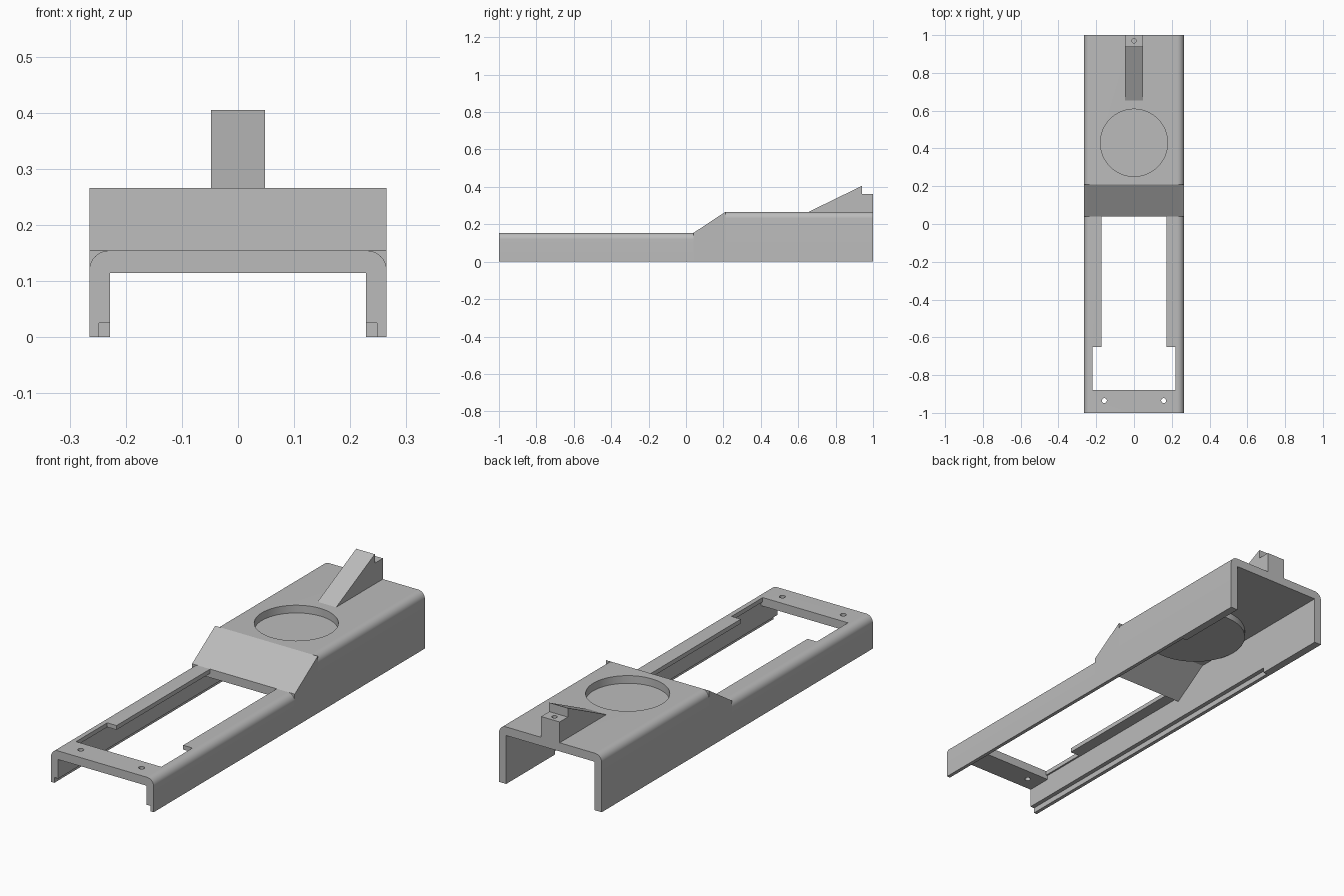
import bpy, bmesh, math
from mathutils import Vector

cube = bpy.data.objects.get("Cube")
if cube:
    bpy.data.objects.remove(cube, do_unlink=True)

W, IN = 0.265, 0.228             # outer and inner half widths
LOW, HIGH = 0.154, 0.266         # deck heights
FRONT, RAMP0, RAMP1, BACK = -1.0, 0.04, 0.21, 1.0
ROOF, LIP, RADIUS = 0.04, 0.02, 0.035

grey = bpy.data.materials.new("plain grey")
grey.use_nodes = True
grey.diffuse_color = (0.5, 0.5, 0.5, 1)
grey.node_tree.nodes["Principled BSDF"].inputs["Base Color"].default_value = (0.5, 0.5, 0.5, 1)


def prism(name, points, direction):
    """Extrude a closed outline of 3D points along a vector."""
    bm = bmesh.new()
    face = bm.faces.new([bm.verts.new(p) for p in points])
    ext = bmesh.ops.extrude_face_region(bm, geom=[face])
    moved = [g for g in ext["geom"] if isinstance(g, bmesh.types.BMVert)]
    bmesh.ops.translate(bm, verts=moved, vec=Vector(direction))
    bmesh.ops.recalc_face_normals(bm, faces=bm.faces)
    mesh = bpy.data.meshes.new(name)
    bm.to_mesh(mesh)
    bm.free()
    mesh.materials.append(grey)
    obj = bpy.data.objects.new(name, mesh)
    bpy.context.collection.objects.link(obj)
    return obj


def side_prism(name, outline, half):
    return prism(name, [(-half, y, z) for y, z in outline], (2 * half, 0, 0))


def box(name, x0, x1, y0, y1, z0, z1):
    pts = [(x0, y0, z0), (x1, y0, z0), (x1, y1, z0), (x0, y1, z0)]
    return prism(name, pts, (0, 0, z1 - z0))


def disc(name, x, y, r, z0, z1, sides=64):
    turn = [2 * math.pi * i / sides for i in range(sides)]
    pts = [(x + r * math.cos(a), y + r * math.sin(a), z0) for a in turn]
    return prism(name, pts, (0, 0, z1 - z0))


def channel(name, height, roof, y0, y1):
    """Upside-down U with rounded top edges."""
    arc = [math.pi / 2 * i / 10 for i in range(11)]
    right = [(W, 0)] + [(W - RADIUS + RADIUS * math.cos(a),
                         height - RADIUS + RADIUS * math.sin(a)) for a in arc]
    left = [(-x, z) for x, z in reversed(right)]
    inner = [(-IN, 0), (-IN, height - roof), (IN, height - roof), (IN, 0)]
    return prism(name, [(x, y0, z) for x, z in right + left + inner], (0, y1 - y0, 0))


def cut(obj, *cutters):
    """Subtract the cutters and remove them."""
    for c in cutters:
        c.hide_render = True
        mod = obj.modifiers.new("cut", "BOOLEAN")
        mod.operation, mod.solver, mod.object = "DIFFERENCE", "EXACT", c
    deps = bpy.context.evaluated_depsgraph_get()
    mesh = bpy.data.meshes.new_from_object(obj.evaluated_get(deps))
    obj.modifiers.clear()
    obj.data = mesh
    for c in cutters:
        bpy.data.objects.remove(c, do_unlink=True)


def rebates():
    """Steps along the inner bottom edges of both walls."""
    return [box("rebate_cutter", min(s * 0.2, s * 0.248), max(s * 0.2, s * 0.248),
                FRONT - 0.1, 0.64, -0.1, 0.025) for s in (-1, 1)]


# Low front channel with its stepped opening
front_channel = channel("front_channel", LOW, LIP, FRONT, RAMP0)
cut(front_channel, *rebates(),
    box("narrow_cutter", -0.172, 0.172, -0.7, RAMP0 + 0.1, 0.08, 0.3),
    box("wide_cutter", -0.22, 0.22, -0.88, -0.65, 0.08, 0.3),
    *[disc("screw_cutter", s * 0.157, -0.935, 0.013, 0.05, 0.3, 24) for s in (-1, 1)])

# Thicker cross bar under the front deck
cross_bar = box("front_cross_bar", -IN, IN, FRONT, -0.88, LOW - ROOF, LOW - LIP)
cut(cross_bar, *[disc("screw_cutter", s * 0.157, -0.935, 0.013, 0.05, 0.3, 24)
                 for s in (-1, 1)])

# Square-edged sloping section
ramp = side_prism("ramp", [(RAMP0, 0), (RAMP1, 0), (RAMP1, HIGH), (RAMP0, LOW)], W)
slope = (HIGH - LOW) / (RAMP1 - RAMP0)
under = [(y, LOW - ROOF + slope * (y - RAMP0)) for y in (RAMP1 + 0.1, RAMP0 - 0.1)]
cut(ramp, side_prism("ramp_cutter", [(RAMP0 - 0.1, -0.1), (RAMP1 + 0.1, -0.1)] + under, IN),
    *rebates())

# Tall rear channel with a round pocket
rear_channel = channel("rear_channel", HIGH, ROOF, RAMP1, BACK)
cut(rear_channel, *rebates(), disc("pocket_cutter", 0, 0.43, 0.178, 0.1, 0.4))
pocket_floor = disc("pocket_floor", 0, 0.43, 0.225, 0.195, 0.23)

# Wedge with a stepped back and a small hole
wedge = side_prism("rear_wedge", [(0.655, HIGH), (BACK, HIGH), (BACK, 0.363),
                                  (0.94, 0.363), (0.94, 0.405)], 0.048)
cut(wedge, disc("pin_cutter", 0, 0.97, 0.012, 0.3, 0.5, 24))

# Smooth the curves, keep the corners crisp
for part in (front_channel, cross_bar, ramp, rear_channel, pocket_floor, wedge):
    for poly in part.data.polygons:
        poly.use_smooth = True
    part.data.set_sharp_from_angle(angle=math.radians(30))
